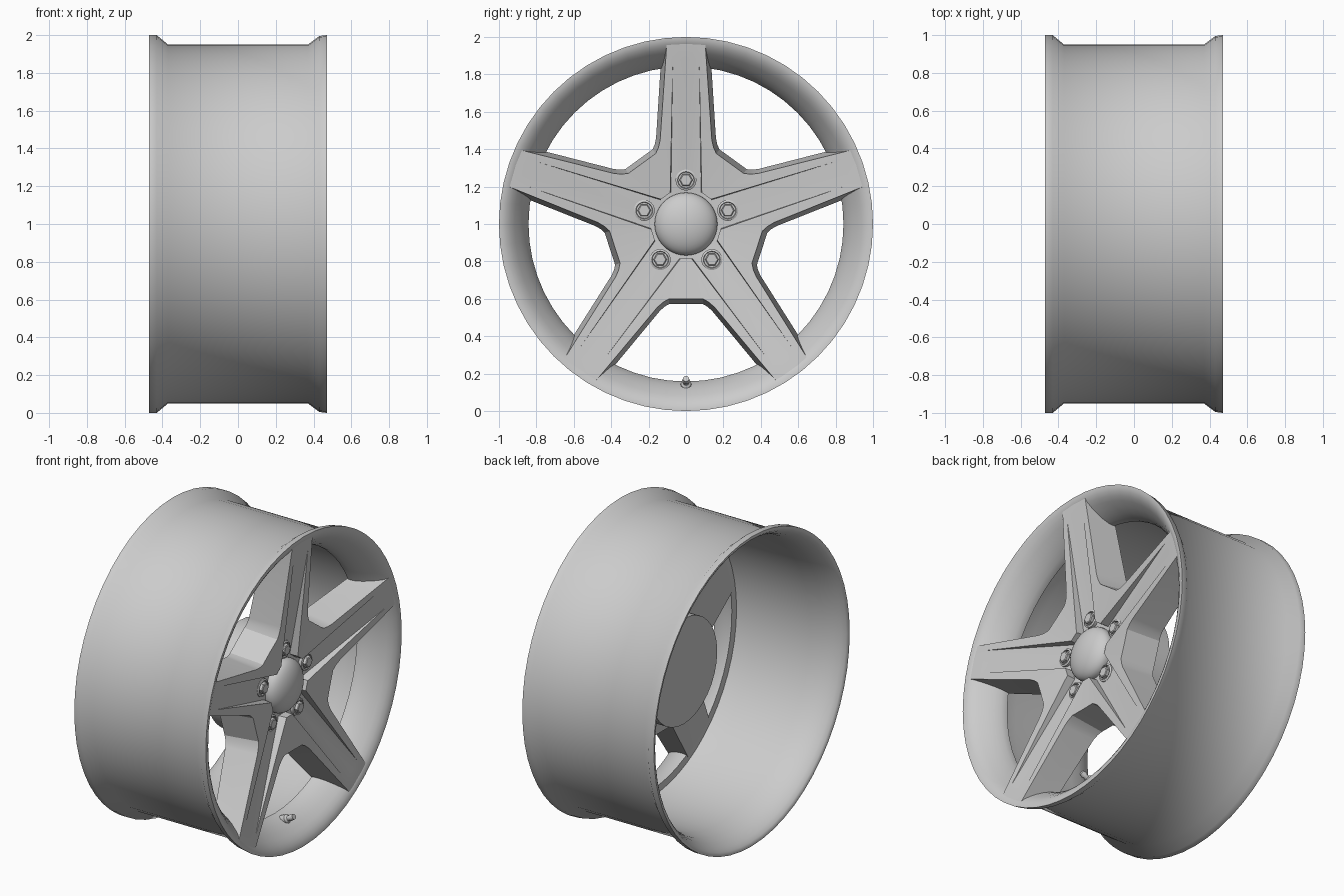
import bpy, bmesh, math
from mathutils import Vector, Matrix

if "Cube" in bpy.data.objects:
    bpy.data.objects.remove(bpy.data.objects["Cube"])


def finish(bm, name, angle=30):
    bmesh.ops.remove_doubles(bm, verts=bm.verts, dist=0.0005)
    bmesh.ops.recalc_face_normals(bm, faces=bm.faces)
    me = bpy.data.meshes.new(name)
    bm.to_mesh(me)
    bm.free()
    ob = bpy.data.objects.new(name, me)
    bpy.context.collection.objects.link(ob)
    bpy.ops.object.select_all(action='DESELECT')
    ob.select_set(True)
    bpy.context.view_layer.objects.active = ob
    bpy.ops.object.shade_smooth_by_angle(angle=math.radians(angle))
    return ob


def lathe(name, profile, segs, origin=(0, 0, 1), axis=(1, 0, 0), closed=False, angle=30):
    """Revolve (axial, radius) points around an axis through origin."""
    bm = bmesh.new()
    rot = Vector((1, 0, 0)).rotation_difference(Vector(axis)).to_matrix().to_4x4()
    m = Matrix.Translation(origin) @ rot
    rings = []
    for x, r in profile:
        rings.append([bm.verts.new(m @ Vector((x, r * math.cos(t), r * math.sin(t))))
                      for t in (2 * math.pi * i / segs for i in range(segs))]
                     if r > 0 else [bm.verts.new(m @ Vector((x, 0, 0)))] * segs)
    pairs = list(zip(rings, rings[1:])) + ([(rings[-1], rings[0])] if closed else [])
    for a, b in pairs:
        for i in range(segs):
            j = (i + 1) % segs
            bm.faces.new(list(dict.fromkeys((a[i], a[j], b[j], b[i]))))
    return finish(bm, name, angle)


# Rim barrel with flared beads, rounded front lip and inner step
lathe("rim", [(-0.47, 1.0), (-0.43, 1.0), (-0.37, 0.95), (0.37, 0.95), (0.43, 0.995),
              (0.47, 1.0), (0.469, 0.985), (0.46, 0.963), (0.445, 0.94), (0.42, 0.917),
              (0.385, 0.89), (0.345, 0.865), (0.305, 0.848), (0.28, 0.842), (0.262, 0.842),
              (0.258, 0.885), (0.15, 0.905), (-0.25, 0.91), (-0.34, 0.92), (-0.40, 0.937),
              (-0.44, 0.958), (-0.462, 0.975), (-0.47, 0.988)], 56, closed=True, angle=42)


# Star of five spokes: one half-sector, mirrored and repeated
def face_x(r):
    return 0.37 + 0.118 * (r - 0.2)


def on_valley(r, h):
    c, s = math.cos(math.radians(36)), math.sin(math.radians(36))
    return r * c + h * s, r * s - h * c


def top(uw, drop=0.0):
    return (*uw, face_x(math.hypot(*uw)) - drop)


A0, A1 = top(on_valley(0.185, 0)), top(on_valley(0.185, 0.03))
B0, B1 = top(on_valley(0.185, 0), 0.055), top(on_valley(0.185, 0.035), 0.055)
A2, E, T, C2 = top((0.88, 0.07)), top((0.965, 0.07)), top((0.96, 0.103)), top((0.97, 0))
CM = top((0.88, 0))
front = [T, top((0.45, 0.138)), top((0.41, 0.147)), top(on_valley(0.40, 0.09)),
         top(on_valley(0.40, 0))]
rear = [(0.90, 0.132, 0.268), (0.46, 0.16, 0.19), (0.425, 0.167, 0.18),
        (*on_valley(0.428, 0.09), 0.17), (*on_valley(0.428, 0), 0.17)]
O, OR, CR = (0, 0, 0.31), (0, 0, 0.14), (0.90, 0, 0.268)
CH = (0.2, 0, 0.315)
polys = [[A2, T, front[1]], [A1, A2, front[1]], [A1, front[1], front[2]],
         [A1, front[2], front[3]], [A0, A1, front[3], front[4]],   # raised wedge
         [A2, E, T], [CM, C2, E, A2],                              # tip
         [A1, A2, B1], [A0, A1, B1, B0],                           # groove walls
         [CH, CM, A2, B1], [O, CH, B1], [O, B1, B0],               # groove floor
         [C2, E, CR], [E, T, rear[0], CR],                         # tip end
         [OR, CR, rear[0], rear[1]], [OR, rear[1], rear[2]],
         [OR, rear[2], rear[3]], [OR, rear[3], rear[4]]]           # back
polys += [[front[i], front[i + 1], rear[i + 1], rear[i]] for i in range(4)]

bm = bmesh.new()
for k in range(5):
    a = math.radians(90 + 72 * k)
    c, s = math.cos(a), math.sin(a)
    for side in (1, -1):
        for poly in polys:
            bm.faces.new([bm.verts.new((x, u * c - side * w * s, 1 + u * s + side * w * c))
                          for u, w, x in poly])
finish(bm, "spokes", 20)

# Hub mounting pad behind the spokes
lathe("hub", [(0.015, 0), (0.015, 0.34), (0.2, 0.34), (0.2, 0)], 32)

# Domed centre cap
dome = [(0.28, 0.168)] + [(0.325 + 0.085 * math.sin(t), 0.168 * math.cos(t))
                         for t in (math.pi / 2 * i / 10 for i in range(10))] + [(0.41, 0)]
lathe("centre_cap", dome, 40, angle=50)

# Wheel bolts: seat ring with a hexagonal head
for k in range(5):
    a = math.radians(90 + 72 * k)
    pos = (0, 0.235 * math.cos(a), 1 + 0.235 * math.sin(a))
    lathe("bolt_seat", [(0.29, 0.056), (0.335, 0.056), (0.34, 0.045), (0.33, 0.042),
                        (0.33, 0)], 24, pos)
    lathe("bolt_head", [(0.31, 0.036), (0.35, 0.036), (0.354, 0.03), (0.354, 0)], 6, pos)

# Tyre valve leaning out of the lip
lathe("valve", [(-0.02, 0.03), (0.025, 0.028), (0.035, 0.016), (0.055, 0.016),
                (0.055, 0.02), (0.08, 0.017), (0.08, 0)], 14,
      (0.33, 0, 0.135), (0.88, 0, 0.47))
